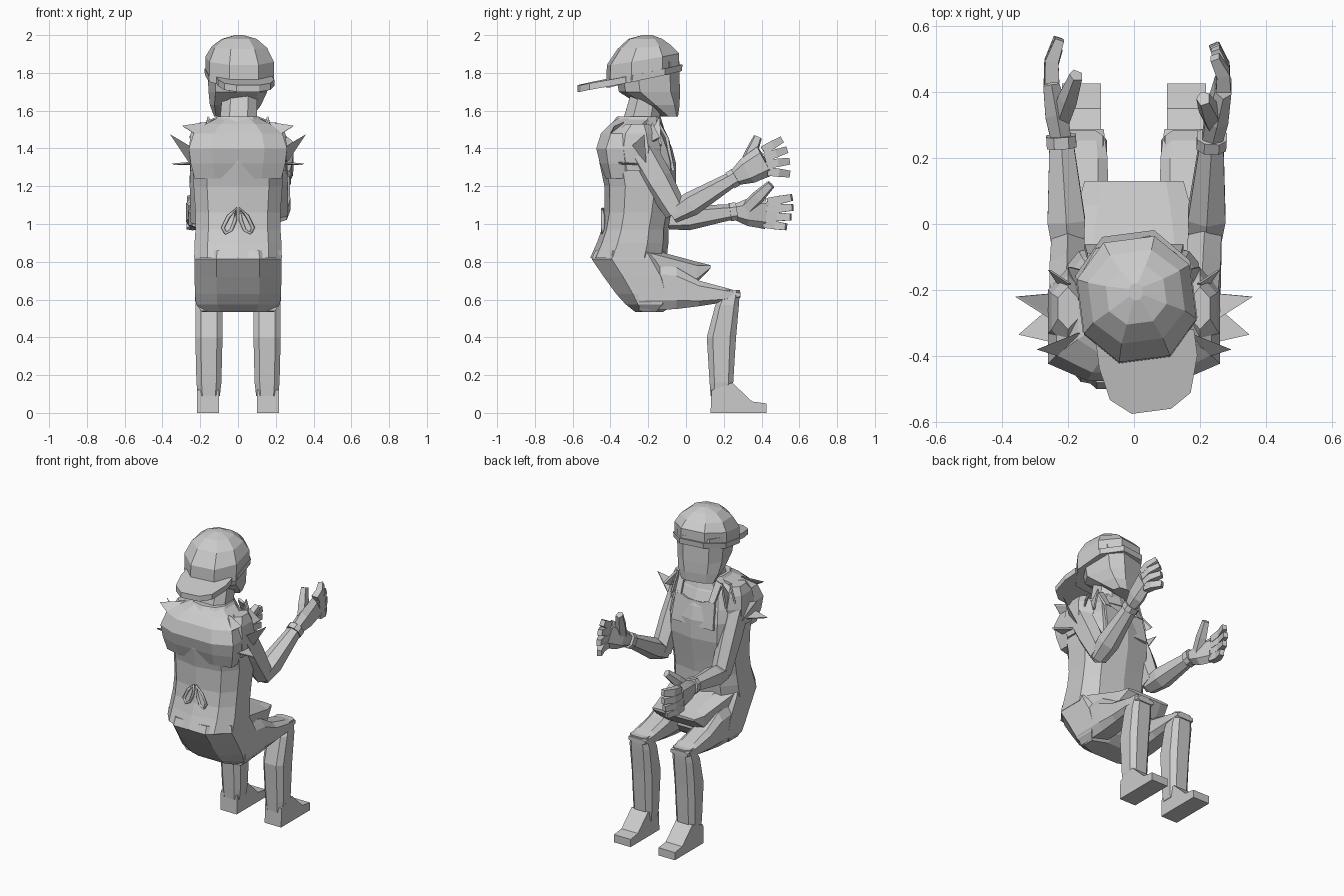
import bpy, bmesh, math
from mathutils import Vector as V

if "Cube" in bpy.data.objects:
    bpy.data.objects.remove(bpy.data.objects["Cube"])

grey = bpy.data.materials.new("plain grey")
grey.use_nodes = True
COLOUR = (0.6, 0.6, 0.6, 1)
grey.diffuse_color = COLOUR
grey.node_tree.nodes["Principled BSDF"].inputs["Base Color"].default_value = COLOUR


def finish(name, bm):
    bmesh.ops.recalc_face_normals(bm, faces=bm.faces)
    mesh = bpy.data.meshes.new(name)
    bm.to_mesh(mesh)
    bm.free()
    mesh.materials.append(grey)
    ob = bpy.data.objects.new(name, mesh)
    bpy.context.collection.objects.link(ob)
    return ob


def ring(centre, u, v, n=8, square=0.8):
    """Rounded polygon spanned by the half axes u and v."""
    edge = math.cos(math.pi / n) ** square
    pts = []
    for i in range(n):
        a = (i + 0.5) * math.tau / n
        c, s = (math.copysign(abs(t) ** square, t) / edge for t in (math.cos(a), math.sin(a)))
        pts.append(V(centre) + V(u) * c + V(v) * s)
    return pts


def loft(name, rings):
    bm = bmesh.new()
    rows = [[bm.verts.new(p) for p in r] for r in rings]
    n = len(rows[0])
    for a, b in zip(rows, rows[1:]):
        for i in range(n):
            j = (i + 1) % n
            bm.faces.new((a[i], a[j], b[j], b[i]))
    bm.faces.new(rows[0])
    bm.faces.new(rows[-1])
    return finish(name, bm)


def stack(name, rows, n=8, square=0.8, tilt=0, x=0):
    """Level rings: height, back, front, half width."""
    return loft(name, [ring((x, (b + f) / 2, z), (w, 0, 0), (0, (f - b) / 2, tilt), n, square)
                       for z, b, f, w in rows])


def beam(name, rows, square, x=0):
    """Upright rings along y: position, top, bottom, half width."""
    return loft(name, [ring((x, y, (t + b) / 2), (w, 0, 0), (0, 0, (t - b) / 2), 8, square)
                       for y, t, b, w in rows])


def limb(name, rows, n=6, square=0.8):
    """Tube along a path: point, half width sideways, half depth."""
    pts = [V(p) for p, _, _ in rows]
    rings = []
    for i, (_, w, d) in enumerate(rows):
        t = (pts[min(i + 1, len(pts) - 1)] - pts[max(i - 1, 0)]).normalized()
        side = V((1, 0, 0))
        side = (side - t * side.dot(t)).normalized()
        rings.append(ring(pts[i], side * w, side.cross(t) * d, n, square))
    return loft(name, rings)


def plate(name, outline, offset):
    """Flat outline given a thickness."""
    bm = bmesh.new()
    face = bm.faces.new([bm.verts.new(p) for p in outline])
    top = bmesh.ops.extrude_face_region(bm, geom=[face])["geom"]
    bmesh.ops.translate(bm, vec=V(offset), verts=[g for g in top if isinstance(g, bmesh.types.BMVert)])
    return finish(name, bm)


def turn(ob, angle, pivot):
    p = V(pivot)
    for v in ob.data.vertices:
        d = v.co - p
        c, s = math.cos(angle), math.sin(angle)
        v.co = p + V((d.x * c - d.y * s, d.x * s + d.y * c, d.z))


# Torso, vest yoke and collar
stack("torso", [(0.82, -0.5, -0.11, 0.232), (0.9, -0.465, -0.1, 0.23), (0.97, -0.44, -0.1, 0.225),
                (1.06, -0.425, -0.085, 0.225), (1.2, -0.425, -0.06, 0.235), (1.32, -0.45, -0.06, 0.24),
                (1.4, -0.46, -0.08, 0.225), (1.49, -0.42, -0.12, 0.19), (1.55, -0.35, -0.16, 0.12)], 10, 0.75)
stack("vest_yoke", [(1.24, -0.425, -0.3, 0.23), (1.32, -0.455, -0.27, 0.25), (1.4, -0.475, -0.25, 0.26),
                    (1.48, -0.45, -0.22, 0.235), (1.53, -0.4, -0.18, 0.17), (1.56, -0.36, -0.15, 0.11)], 8, 0.7)
stack("collar", [(1.5, -0.41, -0.12, 0.16), (1.57, -0.36, -0.14, 0.11)], 10)
limb("neck", [((0, -0.25, 1.48), 0.1, 0.1), ((0.01, -0.2, 1.72), 0.09, 0.08)], 8)

# Apron bib and lap
plate("apron_bib", [(-0.15, -0.075, 1.28), (0.15, -0.075, 1.28), (0.14, -0.11, 1.46), (0.05, -0.1, 1.43),
                    (-0.05, -0.1, 1.43), (-0.14, -0.11, 1.46)], (0, 0.015, 0.003))
beam("apron_lap", [(-0.2, 0.87, 0.75, 0.215), (0.058, 0.8, 0.69, 0.17), (0.13, 0.782, 0.765, 0.15)], 0.5)

# Hips
stack("hips", [(0.535, -0.27, -0.12, 0.19), (0.575, -0.32, -0.06, 0.222), (0.63, -0.37, -0.02, 0.228),
               (0.72, -0.435, -0.03, 0.23), (0.815, -0.5, -0.08, 0.23), (0.86, -0.48, -0.12, 0.225)])

for s, side in ((1, "left"), (-1, "right")):
    # Apron strap and bow loop
    plate(side + "_apron_strap", [(s * 0.1, -0.1, 1.44), (s * 0.14, -0.1, 1.44),
                                  (s * 0.15, -0.16, 1.545), (s * 0.11, -0.16, 1.56)], (0, 0.012, 0.008))
    loop = [(0.01, 1.08), (0.05, 1.04), (0.08, 0.98), (0.065, 0.95), (0.035, 0.965), (0.015, 1.02)]
    curve = bpy.data.curves.new("bow", "CURVE")
    curve.dimensions = "3D"
    curve.bevel_depth = 0.01
    curve.bevel_resolution = 0
    spline = curve.splines.new("POLY")
    spline.points.add(len(loop) - 1)
    for p, (x, z) in zip(spline.points, loop):
        p.co = (s * x, -0.44, z, 1)
    spline.use_cyclic_u = True
    curve.materials.append(grey)
    bpy.context.collection.objects.link(bpy.data.objects.new(side + "_bow_loop", curve))

    # Leg and foot
    beam(side + "_thigh", [(-0.25, 0.8, 0.54, 0.076), (-0.05, 0.77, 0.55, 0.076), (0.07, 0.7, 0.565, 0.074),
                           (0.2, 0.665, 0.585, 0.072), (0.288, 0.64, 0.61, 0.06)], 0.6, s * 0.152)
    stack(side + "_shin", [(0.09, 0.13, 0.24, 0.058), (0.16, 0.125, 0.25, 0.066), (0.4, 0.11, 0.265, 0.072),
                           (0.57, 0.155, 0.28, 0.072), (0.65, 0.2, 0.285, 0.06)], 8, 0.6, 0, s * 0.154)
    foot = [(0.13, 0), (0.425, 0), (0.425, 0.05), (0.35, 0.06), (0.245, 0.16), (0.135, 0.12)]
    plate(side + "_foot", [(s * 0.1, y, z) for y, z in foot], (s * 0.118, 0, 0))

    # Torn sleeve
    stack(side + "_shoulder", [(1.28, -0.35, -0.17, 0.05), (1.4, -0.38, -0.15, 0.06),
                               (1.48, -0.36, -0.17, 0.05), (1.53, -0.31, -0.2, 0.03)], 6, 1, 0, s * 0.2)
    shreds = [((0.25, -0.21, 1.31), (0.25, -0.29, 1.41), (0.36, -0.22, 1.475)),
              ((0.24, -0.24, 1.32), (0.24, -0.36, 1.33), (0.35, -0.335, 1.32)),
              ((0.17, -0.33, 1.54), (0.2, -0.41, 1.46), (0.295, -0.38, 1.52)),
              ((0.2, -0.18, 1.54), (0.22, -0.2, 1.43), (0.26, -0.14, 1.46)),
              ((0.18, -0.2, 1.46), (0.2, -0.13, 1.42), (0.16, -0.14, 1.57))]
    for k, tri in enumerate(shreds):
        plate(f"{side}_sleeve_shred_{k}", [(s * x, y, z) for x, y, z in tri], (-s * 0.01, 0, -0.008))


# Arms, wristbands and hands
def arm(side, s, elbow, wrist, knuckle, tips, thumb):
    shoulder = V((s * 0.205, -0.25, 1.41))
    elbow, wrist, knuckle = V(elbow), V(wrist), V(knuckle)
    limb(side + "_upper_arm", [(shoulder, 0.05, 0.075), (shoulder.lerp(elbow, 0.5), 0.053, 0.072),
                               (elbow, 0.05, 0.055)])
    limb(side + "_forearm", [(elbow - (wrist - elbow) * 0.08, 0.045, 0.04),
                             (elbow.lerp(wrist, 0.25), 0.057, 0.058), (wrist, 0.036, 0.036)])
    along = (wrist - elbow).normalized() * 0.018
    limb(side + "_wristband", [(wrist - along, 0.045, 0.048), (wrist + along, 0.045, 0.048)], 8)
    limb(side + "_palm", [(wrist, 0.03, 0.035), (wrist.lerp(knuckle, 0.45), 0.035, 0.065),
                          (knuckle, 0.025, 0.077)])
    first, last = V(tips[0]), V(tips[-1])
    spread = (first - last).normalized()
    for k in range(4):
        tip = first.lerp(last, k / 3) + (knuckle - wrist).normalized() * (0.015 if k in (1, 2) else 0)
        base = knuckle + spread * (0.056 - 0.038 * k)
        bend = base.lerp(tip, 0.5) + V((s * 0.012, 0, 0))
        limb(f"{side}_finger_{k}", [(base, 0.022, 0.023), (bend, 0.02, 0.022), (tip, 0.014, 0.018)], 4)
    root = wrist.lerp(knuckle, 0.3)
    limb(side + "_thumb", [(root, 0.025, 0.03), (root.lerp(V(thumb), 0.55), 0.026, 0.03),
                           (thumb, 0.018, 0.02)], 5)


arm("left", 1, (0.215, -0.05, 1.06), (0.235, 0.25, 1.24), (0.27, 0.42, 1.335),
    [(0.245, 0.505, 1.445), (0.24, 0.545, 1.265)], (0.21, 0.38, 1.46))
arm("right", -1, (-0.2, -0.07, 1.02), (-0.22, 0.25, 1.065), (-0.25, 0.42, 1.06),
    [(-0.225, 0.56, 1.14), (-0.23, 0.53, 0.985)], (-0.175, 0.45, 1.21))

# Head and backwards cap
pivot = (0.01, -0.24, 0)
face = stack("face", [(1.57, -0.13, -0.05, 0.1), (1.63, -0.23, -0.045, 0.127), (1.7, -0.34, -0.045, 0.14),
                      (1.86, -0.37, -0.05, 0.15)], 8, 0.65, 0, 0.01)
turn(face, 0.23, pivot)
dome = stack("cap", [(1.775, -0.415, -0.045, 0.172), (1.87, -0.41, -0.045, 0.172), (1.935, -0.355, -0.085, 0.14),
                     (1.98, -0.3, -0.13, 0.088), (2.0, -0.23, -0.18, 0.02)], 8, 0.9, 0, 0.01)
for v in dome.data.vertices:
    low = max(0, min(1, (1.98 - v.co.z) / 0.2))
    v.co.z += (v.co.y + 0.24) * 0.3 * low
band = stack("cap_band", [(1.77, -0.41, -0.03, 0.173), (1.805, -0.41, -0.027, 0.175)], 8, 0.9, 0.04, 0.01)
brim = plate("cap_brim", [(-0.13, -0.34, 1.745), (-0.13, -0.42, 1.73), (-0.11, -0.52, 1.71), (-0.05, -0.57, 1.7),
                          (0.07, -0.57, 1.7), (0.135, -0.53, 1.71), (0.17, -0.42, 1.73), (0.17, -0.34, 1.745)],
             (0, 0, 0.035))
for part in (dome, band, brim):
    turn(part, 0.13, pivot)
